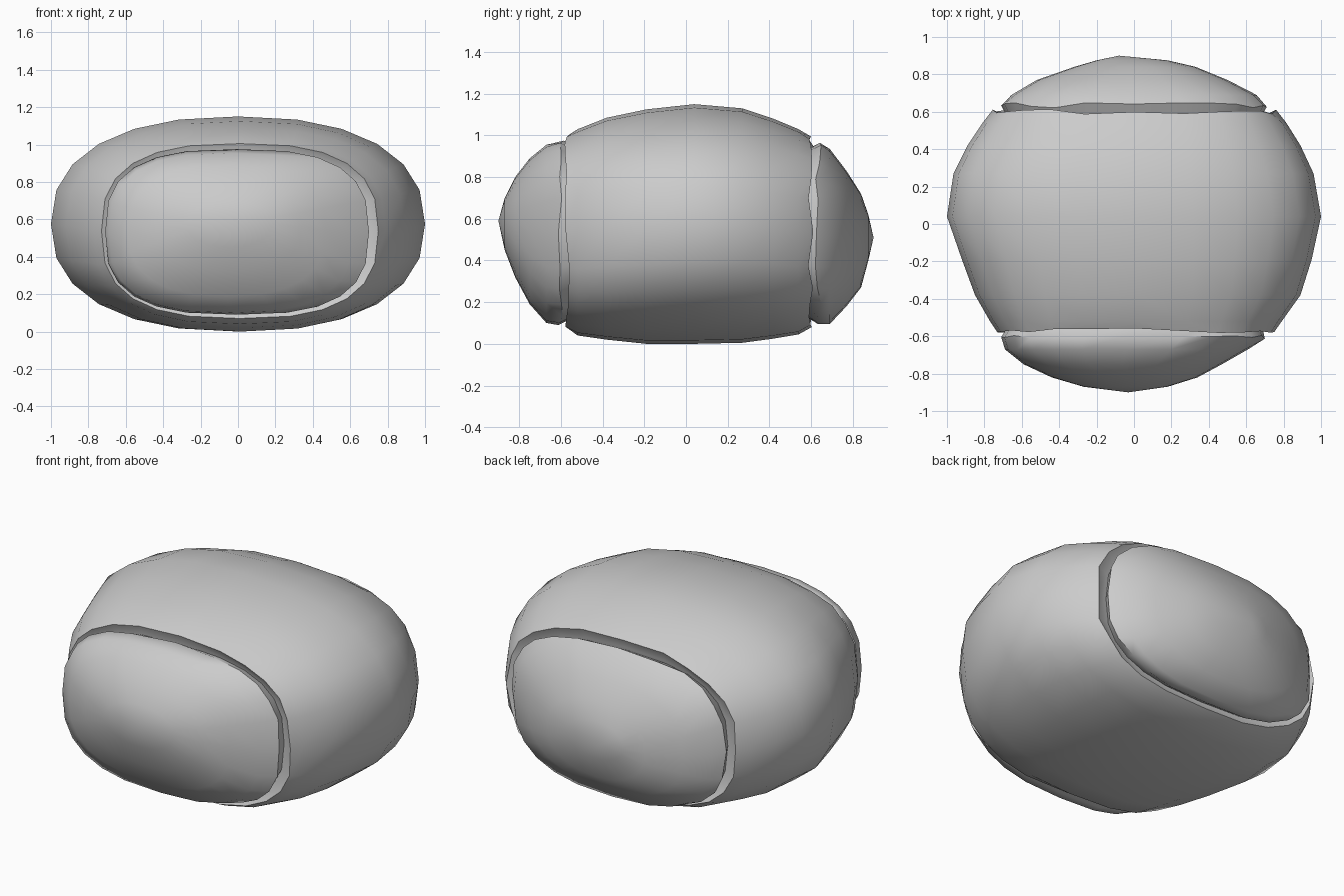
import bpy, bmesh, math, random

random.seed(4)
SEG = 24


def loft(name, rings, tip=None, ragged=()):
    """Skin superellipse rings (y, x_min, x_max, z_min, z_max, exponent) along y."""
    bm = bmesh.new()
    loops = []
    for k, (y, x0, x1, z0, z1, n) in enumerate(rings):
        loop = []
        for i in range(SEG):
            a = 2 * math.pi * i / SEG
            c, s = math.cos(a), math.sin(a)
            u = math.copysign(abs(c) ** (2 / n), c)
            v = math.copysign(abs(s) ** (2 / n), s)
            dy = random.uniform(-0.014, 0.014) if k in ragged else 0
            loop.append(bm.verts.new(((x0 + x1) / 2 + u * (x1 - x0) / 2, y + dy,
                                      (z0 + z1) / 2 + v * (z1 - z0) / 2)))
        loops.append(loop)
    for a, b in zip(loops, loops[1:]):
        for i in range(SEG):
            j = (i + 1) % SEG
            bm.faces.new((a[i], a[j], b[j], b[i]))
    bm.faces.new(loops[0])
    if tip:
        t = bm.verts.new(tip)
        for i in range(SEG):
            bm.faces.new((loops[-1][i], loops[-1][(i + 1) % SEG], t))
    else:
        bm.faces.new(loops[-1])
    bmesh.ops.recalc_face_normals(bm, faces=bm.faces[:])
    mesh = bpy.data.meshes.new(name)
    bm.to_mesh(mesh)
    bm.free()
    obj = bpy.data.objects.new(name, mesh)
    bpy.context.collection.objects.link(obj)
    bpy.ops.object.select_all(action='DESELECT')
    obj.select_set(True)
    bpy.context.view_layer.objects.active = obj
    bpy.ops.object.shade_smooth_by_angle(angle=math.radians(50))
    return obj


# Rounded middle shell, curling inward at both seams
loft("shell", [
    (-0.54, -0.67, 0.69, 0.12, 0.95, 2.8),
    (-0.57, -0.73, 0.75, 0.07, 1.005, 2.7),
    (-0.52, -0.77, 0.79, 0.04, 1.03, 2.6),
    (-0.38, -0.85, 0.89, 0.02, 1.085, 2.5),
    (-0.19, -0.92, 0.95, 0.0, 1.125, 2.4),
    (0.04, -1.0, 1.0, 0.0, 1.15, 2.35),
    (0.27, -0.965, 0.96, 0.005, 1.13, 2.35),
    (0.42, -0.89, 0.89, 0.025, 1.08, 2.4),
    (0.54, -0.81, 0.815, 0.045, 1.03, 2.5),
    (0.60, -0.755, 0.76, 0.08, 0.995, 2.6),
    (0.57, -0.69, 0.69, 0.13, 0.94, 2.7),
], ragged=(1, 9))

# Front bulging cap
loft("front_cap", [
    (-0.53, -0.66, 0.68, 0.13, 0.94, 2.8),
    (-0.60, -0.71, 0.70, 0.09, 0.975, 2.8),
    (-0.67, -0.69, 0.61, 0.10, 0.955, 2.7),
    (-0.75, -0.59, 0.47, 0.19, 0.89, 2.5),
    (-0.82, -0.44, 0.34, 0.32, 0.80, 2.3),
    (-0.87, -0.27, 0.18, 0.45, 0.70, 2.1),
], tip=(-0.03, -0.90, 0.59), ragged=(1,))

# Back bulging cap
loft("back_cap", [
    (0.56, -0.67, 0.67, 0.14, 0.92, 2.8),
    (0.635, -0.71, 0.71, 0.095, 0.965, 2.7),
    (0.69, -0.655, 0.655, 0.095, 0.935, 2.6),
    (0.77, -0.52, 0.50, 0.18, 0.83, 2.4),
    (0.84, -0.32, 0.33, 0.27, 0.72, 2.2),
    (0.875, -0.2, 0.18, 0.40, 0.62, 2.1),
], tip=(-0.08, 0.90, 0.51), ragged=(1,))
